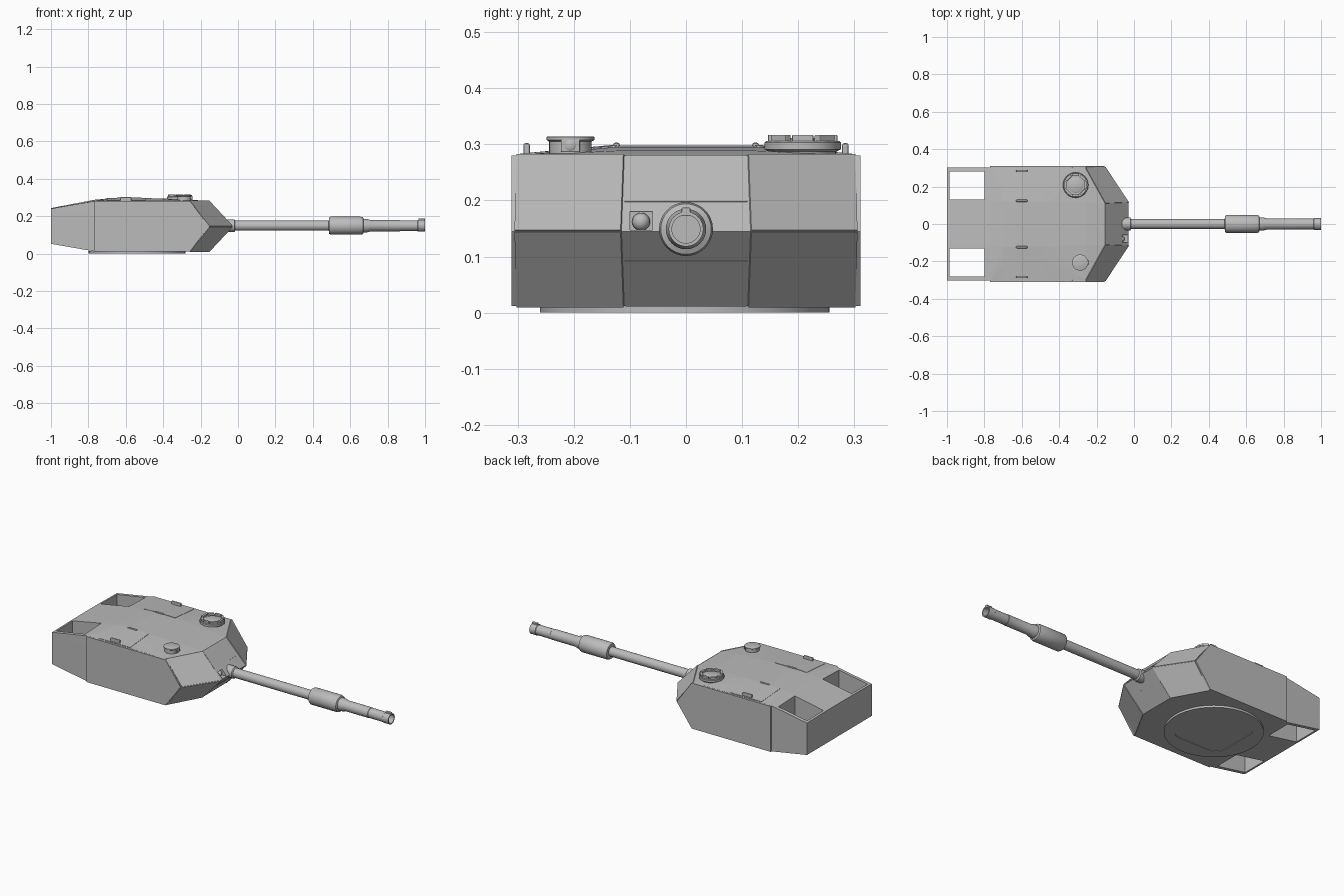
import bpy, bmesh, math
from mathutils import Vector, Matrix

if "Cube" in bpy.data.objects:
    bpy.data.objects.remove(bpy.data.objects["Cube"])

grey = bpy.data.materials.new("armour grey")
grey.diffuse_color = (0.5, 0.5, 0.5, 1)
grey.use_nodes = True
grey.node_tree.nodes["Principled BSDF"].inputs["Base Color"].default_value = grey.diffuse_color


def finish(name, bm, smooth=False):
    bmesh.ops.recalc_face_normals(bm, faces=bm.faces[:])
    me = bpy.data.meshes.new(name)
    bm.to_mesh(me)
    bm.free()
    me.materials.append(grey)
    ob = bpy.data.objects.new(name, me)
    bpy.context.collection.objects.link(ob)
    bpy.ops.object.select_all(action='DESELECT')
    ob.select_set(True)
    bpy.context.view_layer.objects.active = ob
    if smooth:
        bpy.ops.object.shade_smooth_by_angle(angle=math.radians(35))
    return ob


def lathe(name, profile, loc, along_x=False, n=32):
    """Rings of (radius, distance) around z, or around x."""
    bm = bmesh.new()
    rings = []
    for r, t in profile:
        ring = []
        for i in range(n):
            a = 2 * math.pi * i / n
            u, v = r * math.cos(a), r * math.sin(a)
            p = Vector((t, u, v)) if along_x else Vector((u, v, t))
            ring.append(bm.verts.new(p + Vector(loc)))
        rings.append(ring)
    for a, b in zip(rings, rings[1:]):
        for i in range(n):
            j = (i + 1) % n
            bm.faces.new((a[i], a[j], b[j], b[i]))
    bm.faces.new(rings[0][::-1])
    bm.faces.new(rings[-1])
    return finish(name, bm, True)


def box(name, lo, hi, bevel=0, spin=0):
    lo, hi = Vector(lo), Vector(hi)
    bm = bmesh.new()
    bmesh.ops.create_cube(bm, size=1)
    bmesh.ops.scale(bm, vec=hi - lo, verts=bm.verts)
    if bevel:
        bmesh.ops.bevel(bm, geom=bm.edges[:], offset=bevel, segments=2, affect='EDGES', profile=0.5)
    bmesh.ops.rotate(bm, matrix=Matrix.Rotation(spin, 3, 'Z'), verts=bm.verts)
    bmesh.ops.translate(bm, vec=(lo + hi) / 2, verts=bm.verts)
    return finish(name, bm)


def plate(name, corners, thick, inset, outward):
    """Thin armour plate on a planar outline, shrunk at its border."""
    bm = bmesh.new()
    f = bm.faces.new([bm.verts.new(c) for c in corners])
    f.normal_update()
    if f.normal.dot(Vector(outward)) < 0:
        f.normal_flip()
    if inset:
        border = bmesh.ops.inset_region(bm, faces=[f], thickness=inset)['faces']
        bmesh.ops.delete(bm, geom=border, context='FACES')
    n = f.normal.copy()
    for v in f.verts:
        v.co -= n * 0.003
    top = bmesh.ops.extrude_face_region(bm, geom=[f], use_keep_orig=True)['geom']
    for v in top:
        if isinstance(v, bmesh.types.BMVert):
            v.co += n * (thick + 0.003)
    return finish(name, bm)


def cut(ob, cutter):
    bpy.context.view_layer.objects.active = ob
    m = ob.modifiers.new("cut", 'BOOLEAN')
    m.operation, m.object, m.solver = 'DIFFERENCE', cutter, 'EXACT'
    bpy.ops.object.modifier_apply(modifier=m.name)
    bpy.data.objects.remove(cutter)


# Turret shell: wedge nose, crowned roof, tapering bustle
half = [(-.155, .11, .28), (-.26, .115, .289), (-.45, .12, .2955), (-.62, .12, .298),
        (-.70, .12, .294), (-.77, .12, .287), (-1, .12, .243),
        (-.26, .30, .28), (-.45, .302, .2808), (-.62, .302, .281), (-.77, .302, .28), (-1, .302, .24),
        (-.155, .304, .145), (-.03, .115, .145), (-.155, .11, .012), (-.26, .30, .012),
        (-.77, .302, .012), (-1, .302, .052)]
bm = bmesh.new()
for x, y, z in half:
    bm.verts.new((x, y, z))
    bm.verts.new((x, -y, z))
res = bmesh.ops.convex_hull(bm, input=bm.verts[:])
loose = [v for v in bm.verts if not v.link_faces]
bmesh.ops.delete(bm, geom=loose, context='VERTS')
bmesh.ops.dissolve_limit(bm, angle_limit=0.01, verts=bm.verts[:], edges=bm.edges[:])
shell = finish("turret_shell", bm)

# Open stowage wells in the bustle and the small gun port in the nose
for s in (1, -1):
    y0, y1 = sorted((s * .13, s * .282))
    cut(shell, box("well_cutter", (-.987, y0, -.1), (-.80, y1, .5)))
cut(shell, box("port_cutter", (-.072, -.10, .147), (.1, -.06, .18)))
bm = bmesh.new()
bmesh.ops.create_uvsphere(bm, u_segments=16, v_segments=10, radius=.016,
                          matrix=Matrix.Translation((-.066, -.08, .162)))
finish("port_ball", bm, True)

# Armour plates on both sides
for s, side in ((1, "left"), (-1, "right")):
    plate("side_plate_" + side,
          [(-.77, s * .303, .28), (-.255, s * .303, .28), (-.157, s * .303, .145),
           (-.255, s * .303, .012), (-.77, s * .303, .012)], .008, .006, (0, s, 0))
    for z, word in ((.28, "upper"), (.012, "lower")):
        plate(f"cheek_{word}_{side}",
              [(-.03, s * .115, .145), (-.155, s * .304, .145),
               (-.26, s * .30, z), (-.155, s * .11, z)], .004, .006, (1, s * .5, z - .145))
    # Roof doors in two slightly angled strips
    for xa, za, xb, zb in ((-.495, .2961, -.62, .2977), (-.62, .2977, -.70, .2937)):
        plate("roof_door_" + side,
              [(xa, s * .123, za), (xb, s * .123, zb), (xb, s * .296, .2814), (xa, s * .296, .2814)],
              .002, 0, (0, 0, 1))
    # Door hinges
    box("outer_hinge_" + side, (-.63, s * .284 - .006, .276), (-.57, s * .284 + .006, .302), .004)
    box("inner_hinge_" + side, (-.63, s * .124 - .006, .285), (-.57, s * .124 + .006, .303), .004)

# Nose plates around the gun
for z, zm, word in ((.28, .197, "upper"), (.012, .092, "lower")):
    k = (zm - .145) / (z - .145)
    xm = -.03 - .125 * k
    plate("nose_plate_" + word, [(-.155, .108, z), (-.155, -.108, z), (xm, -.11, zm), (xm, .11, zm)],
          .0015, .001, (1, 0, z - .145))

# Turret ring with a shallow rounded recess underneath
ring = lathe("turret_ring", [(.258, 0), (.258, .014)], (-.54, -.002, 0), n=64)
bm = bmesh.new()
bmesh.ops.create_cube(bm, size=1)
bmesh.ops.scale(bm, vec=(.32, .32, .01), verts=bm.verts)
upright = [e for e in bm.edges if abs(e.verts[0].co.z - e.verts[1].co.z) > .005]
bmesh.ops.bevel(bm, geom=upright, offset=.06, segments=4, affect='EDGES', profile=.5)
bmesh.ops.translate(bm, vec=(-.54, -.002, -.002), verts=bm.verts)
cut(ring, finish("recess_cutter", bm))

# Main gun with fume extractor sleeve and hollow muzzle
lathe("gun_barrel", [(.034, -.09), (.034, -.02), (.027, -.015), (.027, .485), (.043, .487), (.048, .495),
                     (.048, .655), (.045, .668), (.036, .672), (.036, .69), (.030, .71), (.030, .865),
                     (.0285, .867), (.0285, .96), (.031, .962), (.031, 1), (.025, 1), (.025, .90)],
      (0, 0, .149), True)
box("muzzle_sensor", (.965, -.008, .172), (1, .008, .187), .002)

# Commander cupola: flared base and a ring of vision blocks
cx, cy = -.312, .208
lathe("cupola_base", [(.055, .272), (.06, .287), (.068, .291), (.068, .303), (.065, .306)], (cx, cy, 0))
lathe("cupola_lid", [(.042, .30), (.042, .308), (.036, .311)], (cx, cy, 0))
for i in range(8):
    a = math.pi / 4 * i
    px, py = cx + .055 * math.cos(a), cy + .055 * math.sin(a)
    box("vision_block", (px - .007, py - .019, .300), (px + .007, py + .019, .317), .002, a)

# Round sight housing with a forward lens
lathe("sight_housing", [(.038, .275), (.038, .305), (.043, .308), (.043, .313), (.041, .314)], (-.288, -.206, 0))
box("sight_window", (-.27, -.223, .286), (-.246, -.189, .309), .002)
lathe("sight_lens", [(.010, -.25), (.010, -.244), (.007, -.242)], (0, -.206, .298), True, 16)
